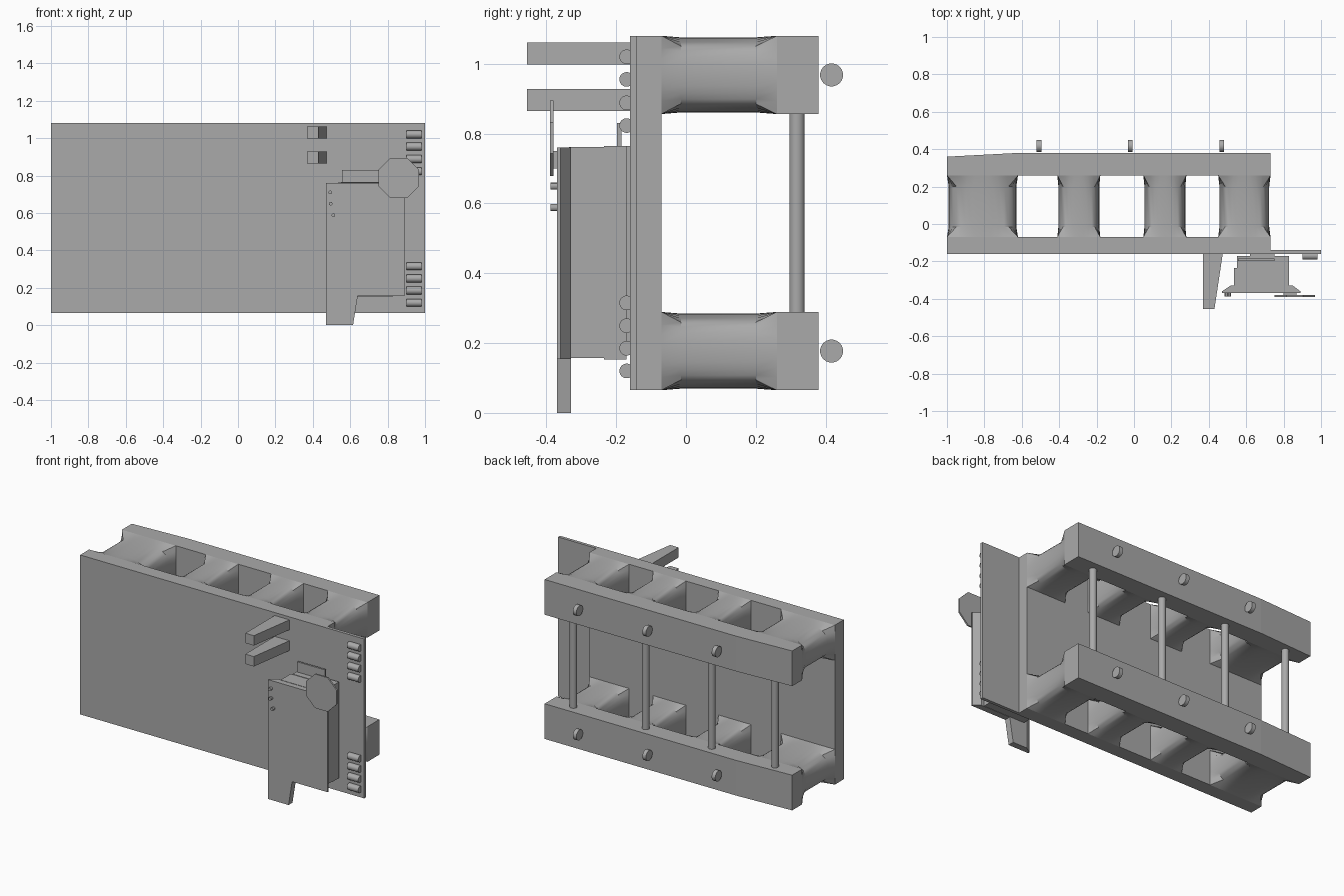
import bpy, bmesh
from math import sin, cos, pi, copysign, radians
from mathutils import Vector

cube = bpy.data.objects.get("Cube")
if cube:
    bpy.data.objects.remove(cube, do_unlink=True)

grey = bpy.data.materials.new("plain grey")
grey.use_nodes = True
grey.diffuse_color = (0.4, 0.4, 0.4, 1)
grey.node_tree.nodes["Principled BSDF"].inputs["Base Color"].default_value = (0.4, 0.4, 0.4, 1)


def loft(name, rings, smooth=False):
    """Skin a list of equal-length point rings and cap both ends."""
    bm = bmesh.new()
    rows = [[bm.verts.new(p) for p in ring] for ring in rings]
    n = len(rows[0])
    for a, b in zip(rows, rows[1:]):
        for i in range(n):
            j = (i + 1) % n
            bm.faces.new((a[i], a[j], b[j], b[i]))
    bm.faces.new(rows[0])
    bm.faces.new(rows[-1])
    bmesh.ops.recalc_face_normals(bm, faces=bm.faces)
    mesh = bpy.data.meshes.new(name)
    bm.to_mesh(mesh)
    bm.free()
    mesh.materials.append(grey)
    obj = bpy.data.objects.new(name, mesh)
    bpy.context.collection.objects.link(obj)
    if smooth:
        bpy.ops.object.select_all(action='DESELECT')
        obj.select_set(True)
        bpy.context.view_layer.objects.active = obj
        bpy.ops.object.shade_smooth_by_angle(angle=radians(30))
    return obj


def place(axis, u, v, w):
    """Point with w along the axis, u and v on the remaining two."""
    return {'x': (w, u, v), 'y': (u, w, v), 'z': (u, v, w)}[axis]


def prism(name, axis, outline, lo, hi, smooth=False):
    return loft(name, [[place(axis, u, v, w) for u, v in outline] for w in (lo, hi)], smooth)


def box(name, x0, x1, y0, y1, z0, z1):
    return prism(name, 'z', [(x0, y0), (x1, y0), (x1, y1), (x0, y1)], z0, z1)


def circle(u, v, r, n=20):
    return [(u + r * cos(2 * pi * (i + .5) / n), v + r * sin(2 * pi * (i + .5) / n)) for i in range(n)]


def web(name, x0, x1, zc):
    """Rounded block that flares to a rectangle at both ends."""
    cx, hx, hz = (x0 + x1) / 2, (x1 - x0) / 2, 0.112

    def ring(y, rounded):
        pts = []
        for i in range(32):
            c, s = cos(2 * pi * i / 32), sin(2 * pi * i / 32)
            if rounded:
                u = copysign(abs(c) ** 0.75, c) * 0.95
                v = copysign(abs(s) ** 0.75, s) * 0.96
            else:
                m = max(abs(c), abs(s))
                u, v = c / m, s / m
            pts.append((cx + u * hx, y, zc + v * hz))
        return pts
    loft(name, [ring(-0.07, False), ring(-0.015, True), ring(0.2, True), ring(0.26, False)], True)


# Front panel: thin sheet on a thicker backing
box("front_sheet", -1, 1, -0.16, -0.14, 0.065, 1.08)
box("front_backing", -1, 0.73, -0.14, -0.07, 0.065, 1.08)

# Back rails, joined to the panel by flared webs
rail = [(-1, 0.26), (0.73, 0.26), (0.73, 0.38), (-0.62, 0.38), (-1, 0.36)]
for level, zc in (("lower", 0.177), ("upper", 0.968)):
    prism(level + "_back_rail", 'z', rail, zc - 0.112, zc + 0.112)
    for i, (x0, x1) in enumerate([(-1, -0.62), (-0.41, -0.18), (0.05, 0.28), (0.45, 0.73)]):
        web(f"{level}_web_{i}", x0, x1, zc)
    # Small discs behind each rail
    for i, x in enumerate((-0.508, -0.02, 0.47)):
        prism(f"{level}_disc_{i}", 'x', circle(0.417, zc, 0.033), x - 0.0125, x + 0.0125, True)

# Upright rods between the rails
for i, x in enumerate((-0.85, -0.405, 0.06, 0.57)):
    prism(f"upright_rod_{i}", 'z', circle(x, 0.318, 0.022), 0.28, 0.865, True)

# Tapered brackets on the front
bracket = [(0.37, -0.455), (0.43, -0.455), (0.475, -0.155), (0.37, -0.155)]
for i, z in enumerate((0.865, 0.998)):
    prism(f"front_bracket_{i}", 'z', bracket, z, z + 0.063)

# Hinge barrels along the edge of the sheet
for i, z in enumerate((0.12, 0.185, 0.25, 0.315, 0.823, 0.888, 0.955, 1.02)):
    prism(f"hinge_barrel_{i}", 'x', circle(-0.17, z, 0.021), 0.9, 0.98, True)

# Latch case, layered from the sheet outward
box("latch_spacer", 0.62, 0.75, -0.187, -0.158, 0.2, 0.765)
box("latch_back_tab", 0.555, 0.75, -0.197, -0.185, 0.2, 0.83)
box("latch_base", 0.55, 0.83, -0.235, -0.17, 0.153, 0.765)
box("latch_case", 0.535, 0.83, -0.335, -0.235, 0.157, 0.762)

# Latch cover with sloping sides and a tail
front = [(0.47, 0.76), (0.89, 0.76), (0.89, 0.155), (0.64, 0.155), (0.615, 0), (0.47, 0)]
rear = [(max(0.515, min(0.85, x)), z) for x, z in front]
loft("latch_cover", [[(x, y, z) for x, z in pts] for pts, y in
                     ((front, -0.37), (front, -0.36), (rear, -0.33))])
prism("latch_octagon", 'y', circle(0.86, 0.787, 0.117, 8), -0.39, -0.38)
box("octagon_mount", 0.8, 0.87, -0.382, -0.368, 0.7, 0.75)
for i, (x, z) in enumerate([(0.493, 0.71), (0.495, 0.65), (0.51, 0.588)]):
    prism(f"latch_pin_{i}", 'y', circle(x, z, 0.01, 12), -0.388, -0.365, True)
